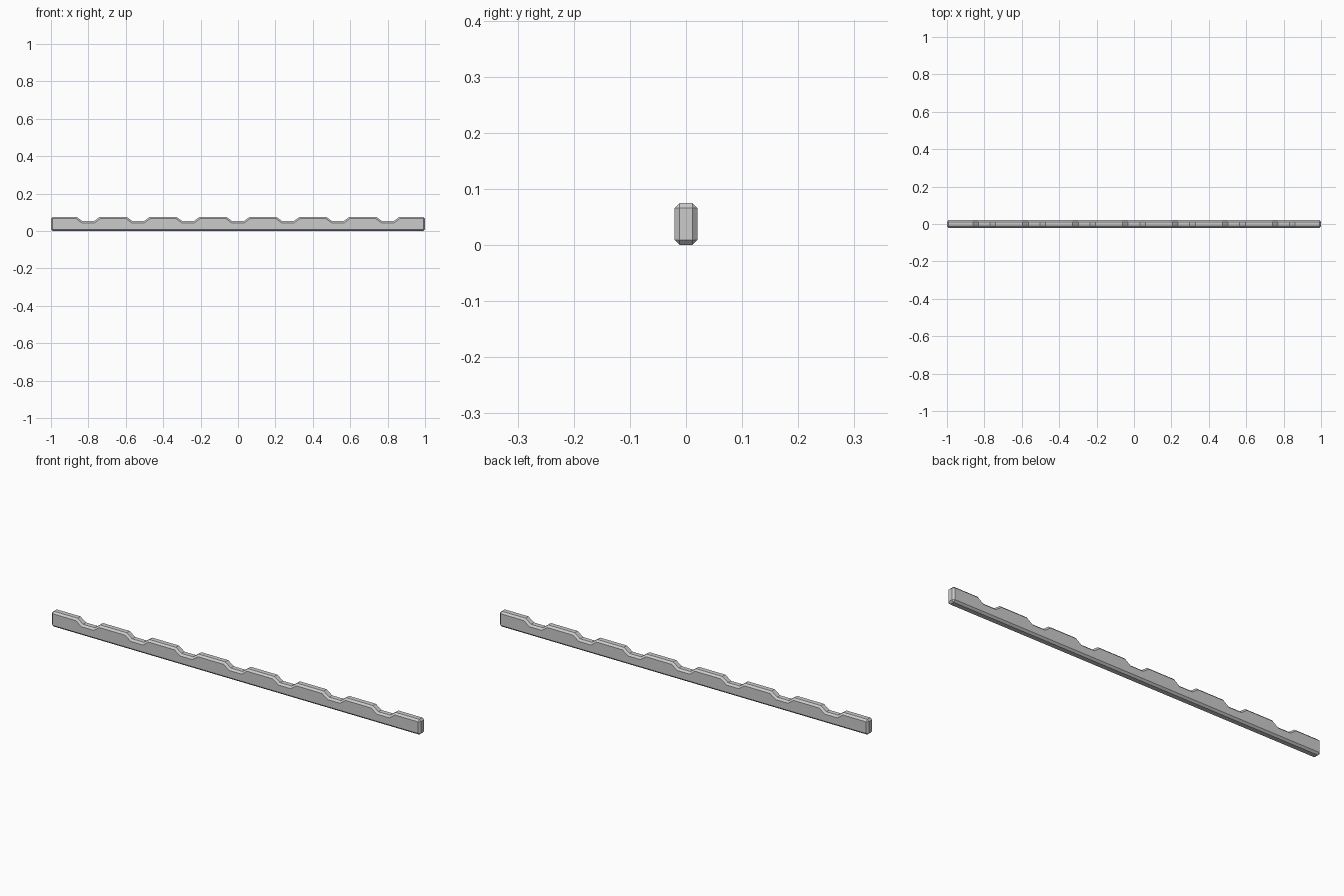
import bpy, bmesh, math

if "Cube" in bpy.data.objects:
    bpy.data.objects.remove(bpy.data.objects["Cube"])

HALF_L, HALF_W, TOP, DIP = 1.0, 0.0205, 0.075, 0.053
PITCH, OUTER, INNER = 0.267, 0.061, 0.031

# side profile: flat bottom, top edge with seven shallow notches
profile = [(-HALF_L, 0), (HALF_L, 0), (HALF_L, TOP)]
for i in range(3, -4, -1):
    c = i * PITCH
    profile += [(c + OUTER, TOP), (c + INNER, DIP), (c - INNER, DIP), (c - OUTER, TOP)]
profile.append((-HALF_L, TOP))

# extrude the profile across the width
bm = bmesh.new()
face = bm.faces.new([bm.verts.new((x, -HALF_W, z)) for x, z in profile])
ext = bmesh.ops.extrude_face_region(bm, geom=[face])
moved = [v for v in ext["geom"] if isinstance(v, bmesh.types.BMVert)]
bmesh.ops.translate(bm, verts=moved, vec=(0, 2 * HALF_W, 0))
bmesh.ops.recalc_face_normals(bm, faces=bm.faces)
mesh = bpy.data.meshes.new("notched_rail")
bm.to_mesh(mesh)
bm.free()
rail = bpy.data.objects.new("notched_rail", mesh)
bpy.context.collection.objects.link(rail)

# single chamfer around the outline, leaving the notch creases alone
bevel = rail.modifiers.new("chamfer", "BEVEL")
bevel.width = 0.009
bevel.segments = 1
bevel.limit_method = "ANGLE"
bevel.angle_limit = math.radians(60)
